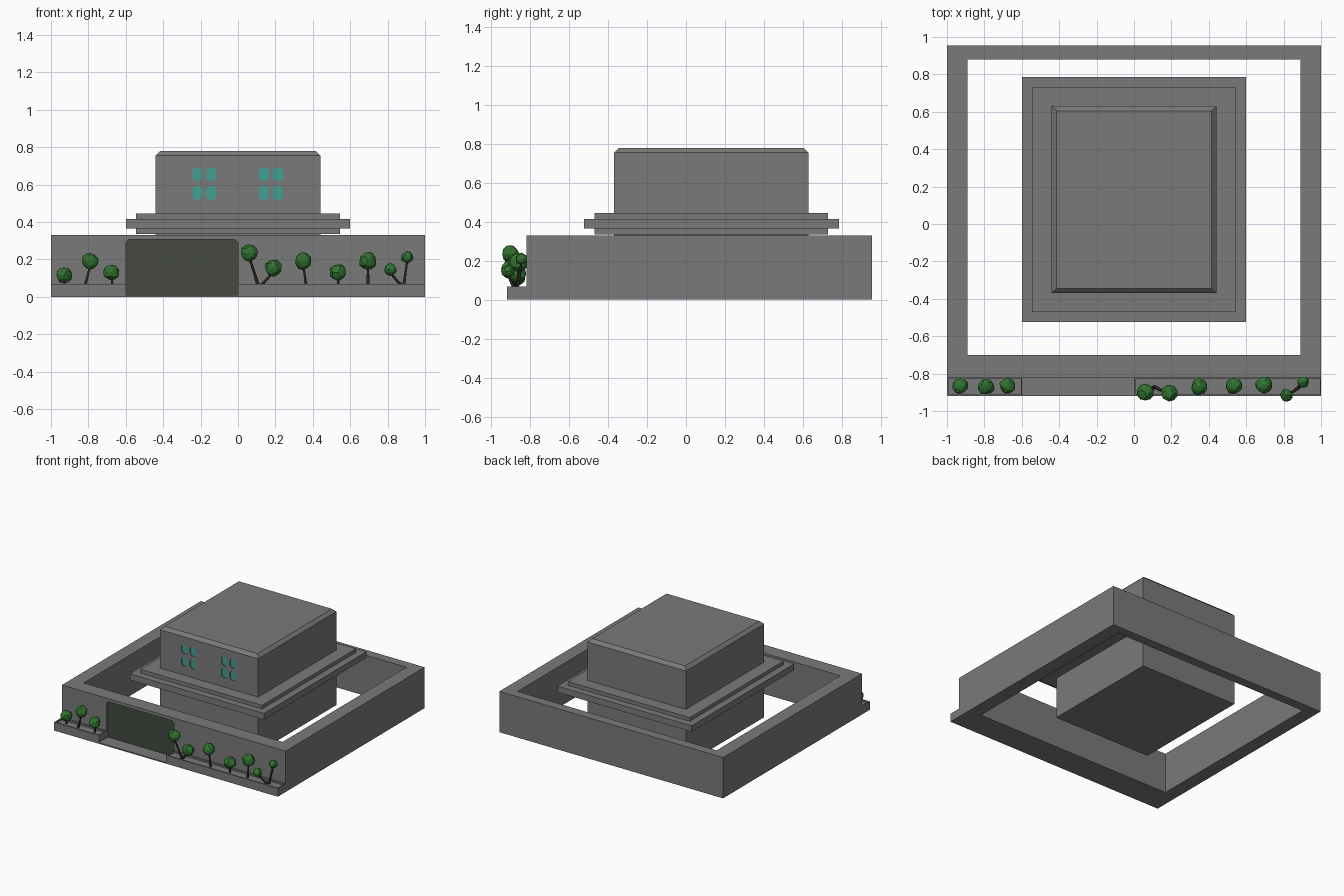
import bpy, bmesh, random
from mathutils import Vector

random.seed(4)
cube = bpy.data.objects.get("Cube")
if cube:
    bpy.data.objects.remove(cube, do_unlink=True)


def material(name, r, g, b):
    m = bpy.data.materials.new(name)
    m.use_nodes = True
    m.diffuse_color = (r, g, b, 1)
    m.node_tree.nodes["Principled BSDF"].inputs["Base Color"].default_value = (r, g, b, 1)
    return m


CONCRETE = material("concrete grey", 0.19, 0.195, 0.19)
DOOR = material("dark door grey", 0.058, 0.068, 0.053)
GLASS = material("teal glass", 0.055, 0.35, 0.29)
LEAF = material("leaf green", 0.03, 0.17, 0.03)
BARK = material("dark bark", 0.025, 0.022, 0.02)


def add_mesh(name, bm, mat):
    bmesh.ops.recalc_face_normals(bm, faces=bm.faces)
    me = bpy.data.meshes.new(name)
    bm.to_mesh(me)
    bm.free()
    return add_object(name, me, mat)


def add_object(name, me, mat):
    me.materials.clear()
    me.materials.append(mat)
    ob = bpy.data.objects.new(name, me)
    bpy.context.collection.objects.link(ob)
    return ob


def loft(name, rings, mat, closed=False):
    """Join rectangular rings (x0, x1, y0, y1, z); cap the ends or close the loop."""
    bm = bmesh.new()
    loops = [[bm.verts.new(p) for p in ((a, c, z), (b, c, z), (b, d, z), (a, d, z))]
             for a, b, c, d, z in rings]
    pairs = list(zip(loops, loops[1:]))
    if closed:
        pairs.append((loops[-1], loops[0]))
    else:
        bm.faces.new(loops[0])
        bm.faces.new(loops[-1])
    for low, high in pairs:
        for i in range(4):
            j = (i + 1) % 4
            bm.faces.new((low[i], low[j], high[j], high[i]))
    return add_mesh(name, bm, mat)


def panel(name, x0, x1, z0, z1, y0, y1, cut, mat, bottom_cut=True):
    """Upright plate with clipped corners, from y0 back to y1."""
    pts = [(x1, z1 - cut), (x1 - cut, z1), (x0 + cut, z1), (x0, z1 - cut)]
    if bottom_cut:
        pts += [(x0, z0 + cut), (x0 + cut, z0), (x1 - cut, z0), (x1, z0 + cut)]
    else:
        pts += [(x0, z0), (x1, z0)]
    bm = bmesh.new()
    face = bm.faces.new([bm.verts.new((x, y0, z)) for x, z in pts])
    ext = bmesh.ops.extrude_face_region(bm, geom=[face])
    for v in ext["geom"]:
        if isinstance(v, bmesh.types.BMVert):
            v.co.y = y1
    return add_mesh(name, bm, mat)


def recess(target, name, x0, x1, z0, z1, y, depth, cut, mat, bottom_cut=True):
    """Cut a shallow opening into a front wall and set a plate at its back."""
    cutter = panel(name + "_cutter", x0, x1, z0, z1, y - 0.05, y + depth, cut, CONCRETE, bottom_cut)
    cutter.hide_render = True
    cutter.hide_viewport = True
    mod = target.modifiers.new(name, 'BOOLEAN')
    mod.operation = 'DIFFERENCE'
    mod.solver = 'EXACT'
    mod.object = cutter
    panel(name, x0, x1, z0, z1, y + depth - 0.005, y + depth, cut, mat, bottom_cut)


# Perimeter wall with garage door
outer, inner = (-1, 1, -0.82, 0.955), (-0.89, 0.89, -0.70, 0.88)
wall = loft("perimeter_wall", [(*outer, 0), (*outer, 0.33), (*inner, 0.33), (*inner, 0)],
            CONCRETE, closed=True)
recess(wall, "garage_door", -0.6, 0, 0.01, 0.305, -0.82, 0.02, 0.015, DOOR, bottom_cut=False)

# House block with bevelled roof edge
body, roof = (-0.44, 0.44, -0.37, 0.63), (-0.415, 0.415, -0.345, 0.605)
house = loft("house_body", [(*body, 0), (*body, 0.755), (*roof, 0.78)], CONCRETE)

# Stepped cornice around the house
step, slab = (-0.545, 0.545, -0.47, 0.73), (-0.6, 0.6, -0.525, 0.785)
loft("cornice", [(*step, 0.335), (*step, 0.365), (*slab, 0.365), (*slab, 0.415),
                 (*step, 0.415), (*step, 0.445), (*body, 0.445), (*body, 0.335)],
     CONCRETE, closed=True)

# Two windows of four panes
for side, cx in (("right", -0.18), ("left", 0.175)):
    for col, dx in (("outer", -0.0375), ("inner", 0.0375)):
        for row, cz in (("lower", 0.555), ("upper", 0.655)):
            x = cx + dx
            recess(house, f"{side}_window_{row}_{col}", x - 0.027, x + 0.027,
                   cz - 0.037, cz + 0.037, -0.37, 0.012, 0.015, GLASS)

# Planters with sunken beds, and the driveway between them
for name, x0, x1 in (("right_planter", -1, -0.6), ("left_planter", 0, 1)):
    rim, bed = (x0, x1, -0.92, -0.82), (x0 + 0.01, x1 - 0.005, -0.91, -0.83)
    loft(name, [(*rim, 0), (*rim, 0.068), (*bed, 0.068), (*bed, 0.055)], CONCRETE)
drive = (-0.6, 0, -0.92, -0.82)
loft("driveway", [(*drive, 0), (*drive, 0.01)], CONCRETE)


def trunk(name, base, top):
    """Slim bent trunk that leaves the ground upright-ish and leans to the crown."""
    base, top = Vector(base), Vector(top)
    bend = base.lerp(top, 0.5) + Vector(((base.x - top.x) * 0.1, 0, -0.012))
    cu = bpy.data.curves.new(name, 'CURVE')
    cu.dimensions = '3D'
    cu.bevel_depth = 0.008
    cu.bevel_resolution = 1
    cu.use_fill_caps = True
    sp = cu.splines.new('POLY')
    sp.points.add(2)
    for p, co, r in zip(sp.points, (base, bend, top), (1.2, 0.9, 0.7)):
        p.co = (*co, 1)
        p.radius = r
    tmp = bpy.data.objects.new(name, cu)
    me = bpy.data.meshes.new_from_object(tmp)
    bpy.data.objects.remove(tmp)
    add_object(name, me, BARK)


def crown(name, centre, radius):
    """Lumpy faceted ball of leaves."""
    bm = bmesh.new()
    bmesh.ops.create_icosphere(bm, subdivisions=2, radius=radius)
    for v in bm.verts:
        v.co *= random.uniform(0.9, 1.08)
    bmesh.ops.translate(bm, verts=bm.verts, vec=centre)
    add_mesh(name, bm, LEAF)


# Trees: trunk foot x, then crown x, y, z, radius
trees = [(-0.925, -0.93, -0.865, 0.115, 0.043), (-0.82, -0.79, -0.87, 0.19, 0.045),
         (-0.67, -0.675, -0.865, 0.13, 0.044), (0.11, 0.06, -0.9, 0.235, 0.045),
         (0.11, 0.188, -0.905, 0.155, 0.045), (0.365, 0.35, -0.87, 0.19, 0.046),
         (0.535, 0.535, -0.865, 0.13, 0.045), (0.695, 0.695, -0.86, 0.19, 0.047),
         (0.885, 0.905, -0.845, 0.21, 0.031), (0.885, 0.815, -0.915, 0.145, 0.033)]
for i, (fx, x, y, z, r) in enumerate(trees, 1):
    trunk(f"tree_trunk_{i}", (fx, -0.87, 0.05), (x, y, z - r * 0.5))
    crown(f"tree_crown_{i}", (x, y, z), r)
